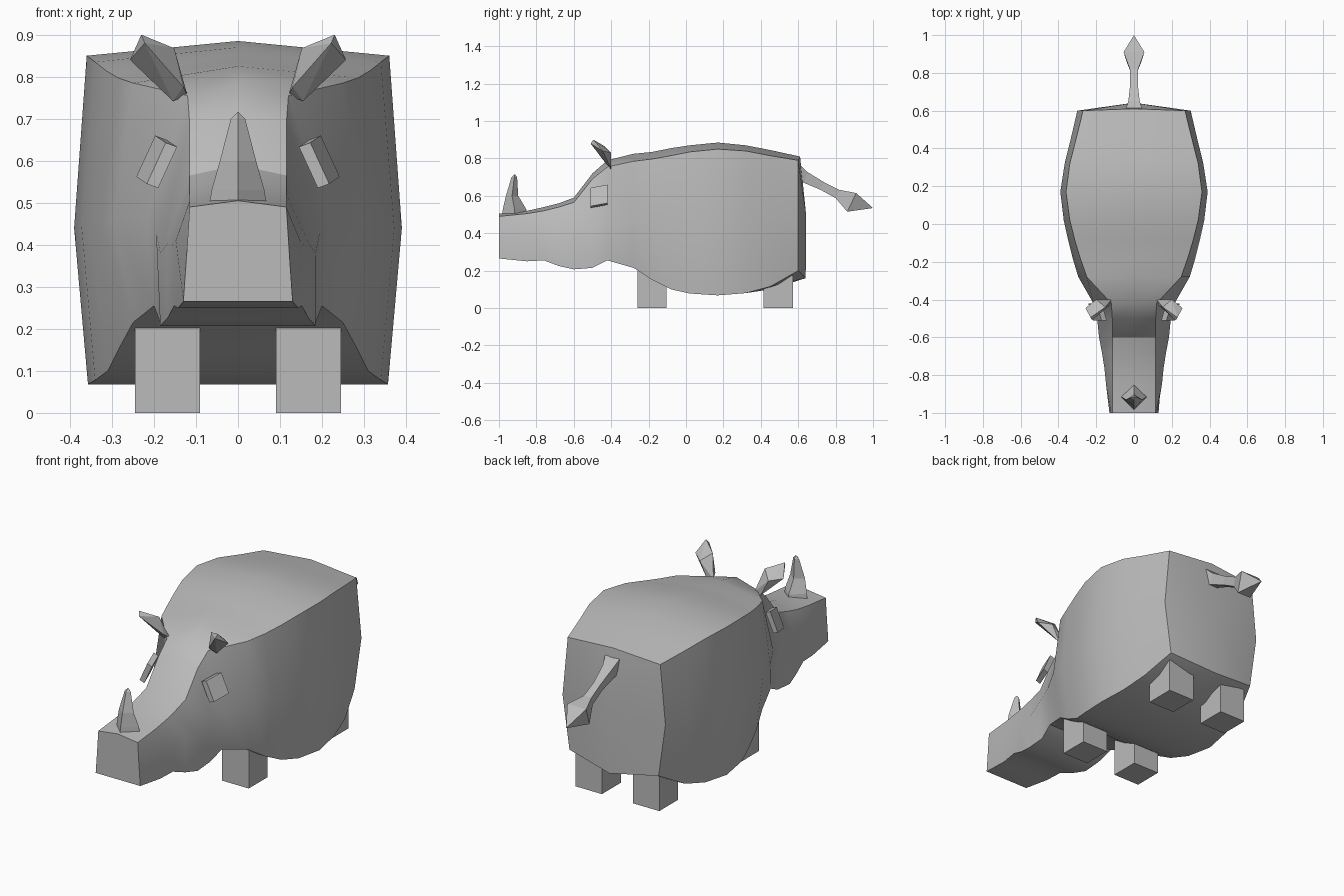
import bpy, bmesh, math
from mathutils import Vector

if "Cube" in bpy.data.objects:
    bpy.data.objects.remove(bpy.data.objects["Cube"])

hide = bpy.data.materials.new("grey_hide")
hide.diffuse_color = (0.5, 0.5, 0.5, 1)
hide.use_nodes = True
hide.node_tree.nodes["Principled BSDF"].inputs["Base Color"].default_value = hide.diffuse_color


def finish(name, bm, smooth=False):
    bmesh.ops.recalc_face_normals(bm, faces=bm.faces)
    me = bpy.data.meshes.new(name)
    bm.to_mesh(me)
    bm.free()
    me.materials.append(hide)
    ob = bpy.data.objects.new(name, me)
    bpy.context.collection.objects.link(ob)
    if smooth:
        bpy.ops.object.select_all(action='DESELECT')
        ob.select_set(True)
        bpy.context.view_layer.objects.active = ob
        bpy.ops.object.shade_smooth_by_angle(angle=math.radians(30))
    return ob


def loft(name, rings, end_points, smooth=False):
    """Skin closed rings in order; each end is a fan to its end point."""
    bm = bmesh.new()
    vs = [[bm.verts.new(p) for p in r] for r in rings]
    n = len(rings[0])
    for a, b in zip(vs, vs[1:]):
        for i in range(n):
            j = (i + 1) % n
            bm.faces.new((a[i], a[j], b[j], b[i]))
    for ring, p in zip((vs[0], vs[-1]), end_points):
        c = bm.verts.new(p)
        for i in range(n):
            bm.faces.new((ring[i], ring[(i + 1) % n], c))
    return finish(name, bm, smooth)


def hull(name, points, side=1):
    bm = bmesh.new()
    for x, y, z in points:
        bm.verts.new((x * side, y, z))
    res = bmesh.ops.convex_hull(bm, input=bm.verts)
    loose = [v for v in bm.verts if not v.link_faces]
    bmesh.ops.delete(bm, geom=loose, context='VERTS')
    bmesh.ops.dissolve_limit(bm, angle_limit=0.02, verts=bm.verts, edges=bm.edges)
    return finish(name, bm)


# Body and head: y, ridge z, top corner x z, flank x z, bottom corner x z
sections = [
    (-1.0, .505, .115, .49, .122, .38, .13, .265),
    (-.85, .52, .115, .505, .148, .41, .142, .25),
    (-.76, .54, .115, .52, .157, .40, .152, .255),
    (-.68, .56, .115, .54, .17, .40, .168, .225),
    (-.60, .59, .115, .565, .185, .38, .185, .207),
    (-.50, .72, .115, .69, .195, .43, .185, .215),
    (-.42, .79, .12, .755, .215, .46, .20, .255),
    (-.28, .825, .25, .785, .295, .46, .25, .215),
    (-.18, .835, .285, .797, .325, .45, .285, .15),
    (-.08, .855, .315, .815, .35, .44, .31, .10),
    (.02, .87, .34, .835, .372, .44, .34, .078),
    (.17, .885, .36, .85, .39, .44, .357, .068),
    (.32, .87, .34, .84, .367, .45, .337, .08),
    (.45, .845, .307, .815, .335, .48, .31, .115),
    (.60, .81, .27, .79, .30, .48, .26, .20),
]
rings = []
for y, zc, xt, zt, xm, zm, xb, zb in sections:
    half = [(xt, y, zt), (xm, y, zm), (xb, y, zb)]
    rings.append([(0, y, zc)] + half + [(0, y, zb)]
                 + [(-x, yy, z) for x, yy, z in reversed(half)])
rings[-1][0] = (0, .61, .81)
rings[-1][4] = (0, .64, .16)       # rump bulges back at the belly
rings[-2][4] = (0, .45, .10)
loft("body", rings, [(0, -1.0, .38), (0, .642, .5)], smooth=True)

# Horn: diamond rings z, y centre, x radius, y radius
horn = [(.49, -.915, .069, .07), (.53, -.917, .063, .062),
        (.60, -.93, .043, .033), (.70, -.918, .017, .015)]
loft("horn", [[(rx, cy, z), (0, cy + ry, z), (-rx, cy, z), (0, cy - ry, z)]
              for z, cy, rx, ry in horn], [(0, -.915, .48), (0, -.915, .716)])

# Tail: upper edge y z, lower edge y z, upper and lower half widths
tail = [(.59, .785, .59, .68, .05, .04), (.65, .727, .63, .67, .03, .025),
        (.74, .672, .72, .632, .02, .016), (.82, .632, .80, .588, .022, .016),
        (.91, .615, .862, .515, .055, .04)]
loft("tail", [[(-a, y1, z1), (a, y1, z1), (b, y2, z2), (-b, y2, z2)]
              for y1, z1, y2, z2, a, b in tail], [(0, .58, .73), (0, 1.0, .535)])

ear = [(.12, -.40, .755), (.155, -.40, .742), (.13, -.43, .775),
       (.257, -.445, .84), (.152, -.44, .868), (.20, -.40, .83),
       (.23, -.495, .90), (.222, -.51, .88)]
eye_front = [(.145, .633), (.172, .643), (.217, .545), (.19, .535)]
eye = [(x + dx, y, z + dz) for x, z in eye_front
       for dx, y, dz in ((0, -.51, 0), (.025, -.42, .017))]

for side, label in ((1, "right"), (-1, "left")):
    hull("ear_" + label, ear, side)
    hull("eye_" + label, eye, side)
    # Square stub legs
    for part, y0, y1 in (("front_leg_", -.26, -.105), ("hind_leg_", .415, .572)):
        hull(part + label, [(x, y, z) for x in (.09, .245)
                            for y in (y0, y1) for z in (0, .25)], side)
